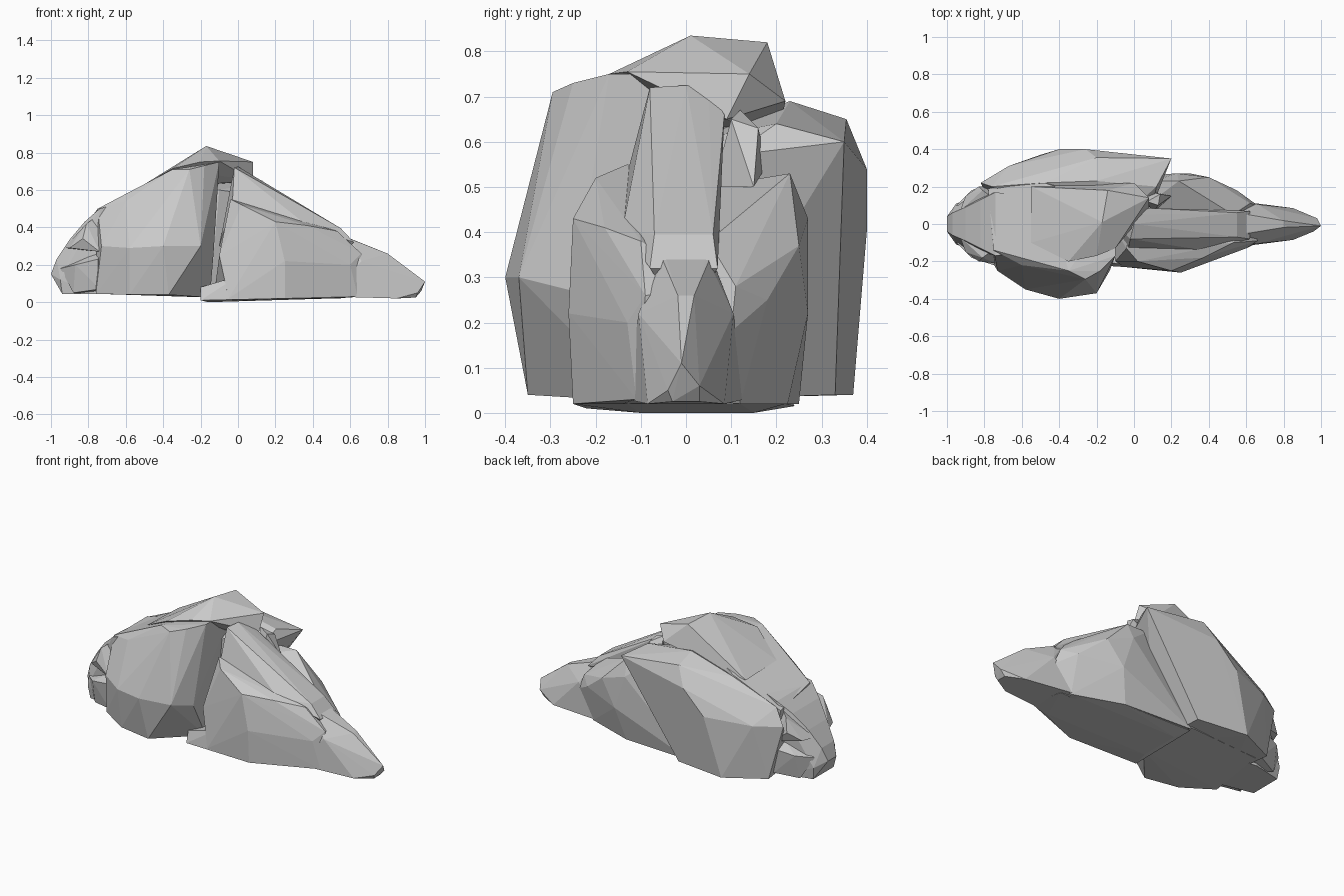
import bpy, bmesh


def chunk(name, points, paired=()):
    """Faceted rock chunk: convex hull of corner points; paired ones repeat on both sides."""
    pts = list(points)
    for x, y, z in paired:
        pts += [(x, y, z), (x, -y, z)]
    bm = bmesh.new()
    for p in pts:
        bm.verts.new(p)
    res = bmesh.ops.convex_hull(bm, input=bm.verts[:])
    loose = {g for g in res["geom_interior"] + res["geom_unused"]
             if isinstance(g, bmesh.types.BMVert)}
    bmesh.ops.delete(bm, geom=list(loose), context='VERTS')
    bmesh.ops.recalc_face_normals(bm, faces=bm.faces[:])
    me = bpy.data.meshes.new(name)
    bm.to_mesh(me)
    bm.free()
    ob = bpy.data.objects.new(name, me)
    bpy.context.collection.objects.link(ob)
    return ob


# Large front boulder on the left half
chunk("front_boulder", [
    (-.76, -.2, .045), (-.58, -.31, .04), (-.37, -.35, .04), (-.26, -.2, .07),
    (-.73, -.25, .3), (-.58, -.35, .29), (-.4, -.4, .3), (-.2, -.37, .3),
    (-.13, -.25, .27), (-.75, -.14, .5), (-.6, -.22, .54), (-.35, -.25, .71),
    (-.26, -.295, .71), (-.18, -.25, .73), (-.1, -.17, .75), (-.1, .1, .75),
    (-.78, .19, .46), (-.48, .22, .61), (-.7, .2, .045), (-.2, .25, .03),
    (-.15, -.1, .025)])

# Leaning slab on the back side
chunk("back_slab", [
    (.2, .35, .6), (-.26, .4, .54), (-.5, .37, .04), (-.18, .33, .04),
    (-.4, .4, .4), (-.67, .31, .38), (-.74, .25, .05), (-.82, .22, .38),
    (-.2, .355, .65), (.12, .2, .64), (-.2, .23, .69), (-.48, .22, .6),
    (-.76, .2, .48), (-.7, 0, .045), (-.15, 0, .03), (-.1, 0, .6), (.1, .1, .57)])

# Crown with overhanging beak
chunk("crown", [
    (-.17, .01, .835), (-.14, .18, .82), (.08, .14, .75), (0, .22, .69),
    (-.1, -.13, .755), (-.2, -.17, .75), (-.35, -.2, .715), (-.55, -.1, .6),
    (-.55, .2, .59), (-.05, .08, .66), (.08, .09, .65)])

# Sloping crest running down to the tail
chunk("crest", [
    (-.02, -.08, .72), (0, 0, .725), (0, .05, .715), (.08, .085, .66),
    (-.03, -.13, .53), (.37, -.14, .41), (.55, -.07, .395), (.55, .06, .395),
    (.62, -.08, .32), (.62, .07, .32), (0, .07, .4), (.5, 0, .2), (-.1, 0, .3)])

# Front flank with a shelf below the crest
chunk("front_flank", [
    (-.04, -.13, .55), (.02, -.2, .52), (.2, -.25, .43), (.37, -.18, .41),
    (.53, -.1, .38), (.25, -.26, .22), (-.1, -.2, .25), (.25, -.25, .02),
    (-.05, -.23, .02), (.5, -.14, .02), (.6, -.13, .2), (.66, -.09, .26),
    (.63, .07, .27), (.64, -.11, .03), (.6, .09, .025), (0, .05, .5),
    (-.12, 0, .1), (-.08, .1, .01)])

# Thin foot slab under the flanks
chunk("foot", [(-.2, -.22, .01), (.25, -.25, .02), (.5, -.13, .02), (.5, .12, .02),
               (.25, .22, .02), (-.2, .24, .015), (-.16, .15, 0), (-.16, -.1, 0),
               (-.2, -.2, .08), (0, -.22, .14), (0, .2, .1)])

# Lower flank behind the crest
chunk("back_flank", [
    (.1, .23, .53), (.24, .23, .53), (.23, .27, .43), (.4, .25, .37),
    (.42, .15, .42), (.3, .27, .22), (.55, .18, .25), (.62, .11, .28),
    (.66, .1, .18), (.25, .225, .02), (.55, .12, .02), (-.2, .25, .02),
    (0, .05, .5), (0, .05, .03), (.5, 0, .03), (.53, .05, .38)])

# Pointed tail end
chunk("tail_tip", [(1, -.01, .11), (.98, .03, .06), (.96, -.04, .05)], [
    (.55, .05, .36), (.61, .05, .335), (.8, .018, .26), (.66, .105, .22),
    (.5, .13, .03), (.8, .08, .1), (.85, .085, .02), (.95, .03, .025)])

# Blunt snout at the left end, with a ledge and brow on each side
chunk("snout", [], [
    (-1, .04, .15), (-.94, .1, .045), (-.97, .06, .23), (-.9, .09, .335),
    (-.82, .13, .43), (-.74, .17, .5), (-.6, .15, .54), (-.6, .12, .045),
    (-.76, .14, .045), (-.95, .11, .12)])
for side, s in (("front", -1), ("back", 1)):
    chunk("ledge_" + side, [
        (-.95, s * .1, .18), (-.87, s * .18, .2), (-.75, s * .22, .23),
        (-.74, s * .2, .07), (-.88, s * .14, .05), (-.7, s * .1, .3),
        (-.7, s * .05, .05)])
    chunk("brow_" + side, [
        (-.93, s * .07, .29), (-.9, s * .15, .29), (-.83, s * .2, .34),
        (-.81, s * .18, .42), (-.74, s * .21, .27), (-.7, s * .1, .5),
        (-.7, s * .05, .3)])

# Small loose shard near the beak
chunk("shard", [(.07, .12, .67), (.14, .16, .63), (.13, .1, .65),
                (.2, .15, .5), (.1, .06, .5), (.05, .18, .55)])
